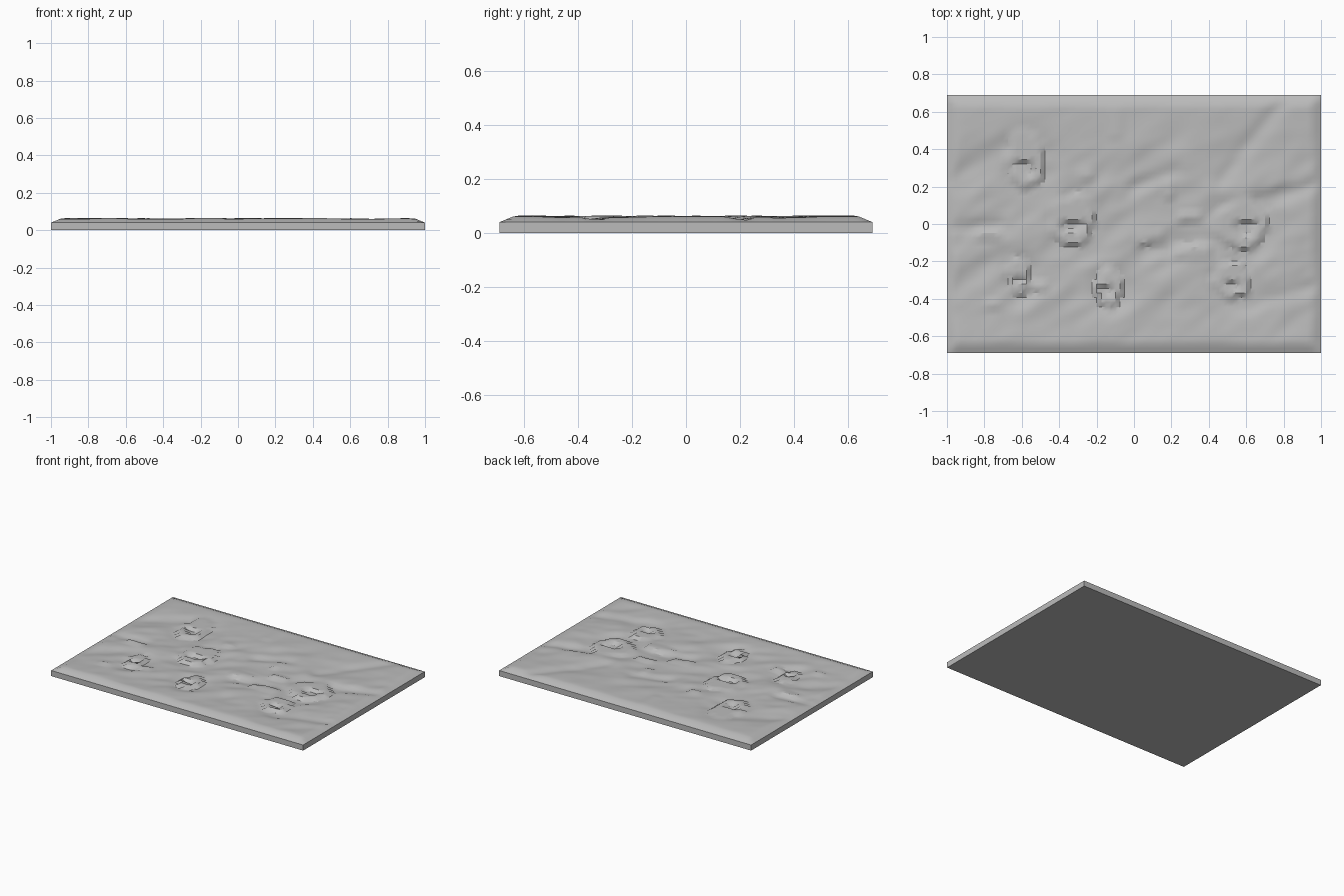
import bpy, bmesh, math
from mathutils import Vector, noise

cube = bpy.data.objects.get("Cube")
if cube:
    bpy.data.objects.remove(cube)

HX, HY, NX, NY = 1.0, 0.69, 80, 56
EDGE, TOP, LOW, RIM = 0.04, 0.065, 0.043, 0.06

# Stepped outcrops: centre x, centre y, radius x, radius y
OUTCROPS = [(-0.58, 0.34, 0.10, 0.16), (-0.33, 0.02, 0.13, 0.13),
            (0.58, 0.0, 0.13, 0.13), (0.52, -0.3, 0.10, 0.10),
            (-0.14, -0.34, 0.08, 0.09), (-0.62, -0.28, 0.06, 0.09)]
# Straight furrows: start, end, half width
FURROWS = [((0.80, 0.66), (0.46, 0.24), 0.04), ((-0.68, 0.44), (-0.97, 0.23), 0.05),
           ((-0.98, -0.02), (-0.72, 0.0), 0.03), ((-0.97, -0.36), (-0.72, -0.16), 0.05),
           ((0.62, -0.44), (0.96, -0.33), 0.04), ((0.66, 0.12), (0.97, 0.2), 0.04),
           ((0.05, -0.14), (0.4, -0.08), 0.04), ((0.0, 0.2), (0.22, 0.28), 0.04)]
# Shallow ledges: x range, y range
LEDGES = [(-0.13, -0.06, 0.46, 0.63), (0.0, 0.16, -0.12, -0.04), (0.15, 0.22, 0.14, 0.24),
          (-0.85, -0.72, -0.09, -0.03), (-0.8, -0.7, -0.46, -0.41), (0.22, 0.42, -0.18, -0.12),
          (-0.3, -0.2, 0.23, 0.29), (-0.58, -0.46, -0.36, -0.3), (0.24, 0.36, 0.0, 0.06)]


def furrow_depth(p, a, b, width):
    a, b = Vector(a), Vector(b)
    t = max(0, min(1, (p - a).dot(b - a) / (b - a).length_squared))
    return math.exp(-((p - a.lerp(b, t)).length / width) ** 2)


def height(x, y):
    p = Vector((x, y))
    # Diagonal streaks, fading toward the flat back and corners
    u, v = x * 0.85 + y * 0.53, y * 0.85 - x * 0.53
    streak = noise.noise((u * 3, v * 9, 2.7)) + 0.5 * noise.noise((u * 8, v * 16, 7.1))
    fade = math.exp(-((abs(y + 0.05) / 0.5) ** 4)) * 0.8 + 0.2
    z = TOP - fade * (0.008 + 0.012 * streak)
    for a, b, w in FURROWS:
        z -= 0.011 * furrow_depth(p, a, b, w)
    for x0, x1, y0, y1 in LEDGES:
        if x0 < x < x1 and y0 < y < y1:
            z += 0.012
    # Outcrops stand up from their own shallow basins
    inside = False
    for cx, cy, rx, ry in OUTCROPS:
        dx, dy = (x - cx) / rx, (y - cy) / ry
        d = math.hypot(dx, dy) + 0.25 * noise.noise((x * 12, y * 12, 4))
        basin = math.hypot(dx - 0.3, dy + 0.3)
        z -= 0.016 * math.exp(-(basin / 1.4) ** 4)
        inside = inside or 0.5 < d < 1 or (d <= 0.5 and dy > 0)
    z = max(LOW, min(TOP, z))
    if inside:
        z = TOP - 0.003
    # Chamfered rim
    rim = min(HX - abs(x), HY - abs(y)) / RIM
    return min(z, EDGE + (TOP - EDGE) * min(1, max(0, rim)))


# Relief surface
bm = bmesh.new()
bmesh.ops.create_grid(bm, x_segments=NX, y_segments=NY, size=1)
for v in bm.verts:
    v.co.y *= HY
    v.co.z = height(v.co.x, v.co.y)

# Side walls and underside
border = [e for e in bm.edges if e.is_boundary]
ext = bmesh.ops.extrude_edge_only(bm, edges=border)["geom"]
for v in ext:
    if isinstance(v, bmesh.types.BMVert):
        v.co.z = 0
bmesh.ops.contextual_create(bm, geom=[e for e in ext if isinstance(e, bmesh.types.BMEdge) and e.is_boundary])
bmesh.ops.recalc_face_normals(bm, faces=bm.faces)
mesh = bpy.data.meshes.new("terrain_slab")
bm.to_mesh(mesh)
bm.free()

slab = bpy.data.objects.new("terrain_slab", mesh)
bpy.context.collection.objects.link(slab)

# Stone grey material
grey = bpy.data.materials.new("stone_grey")
grey.use_nodes = True
grey.diffuse_color = (0.5, 0.5, 0.5, 1)
grey.node_tree.nodes["Principled BSDF"].inputs["Base Color"].default_value = (0.5, 0.5, 0.5, 1)
mesh.materials.append(grey)

bpy.ops.object.select_all(action="DESELECT")
slab.select_set(True)
bpy.context.view_layer.objects.active = slab
bpy.ops.object.shade_smooth_by_angle(angle=math.radians(30))
